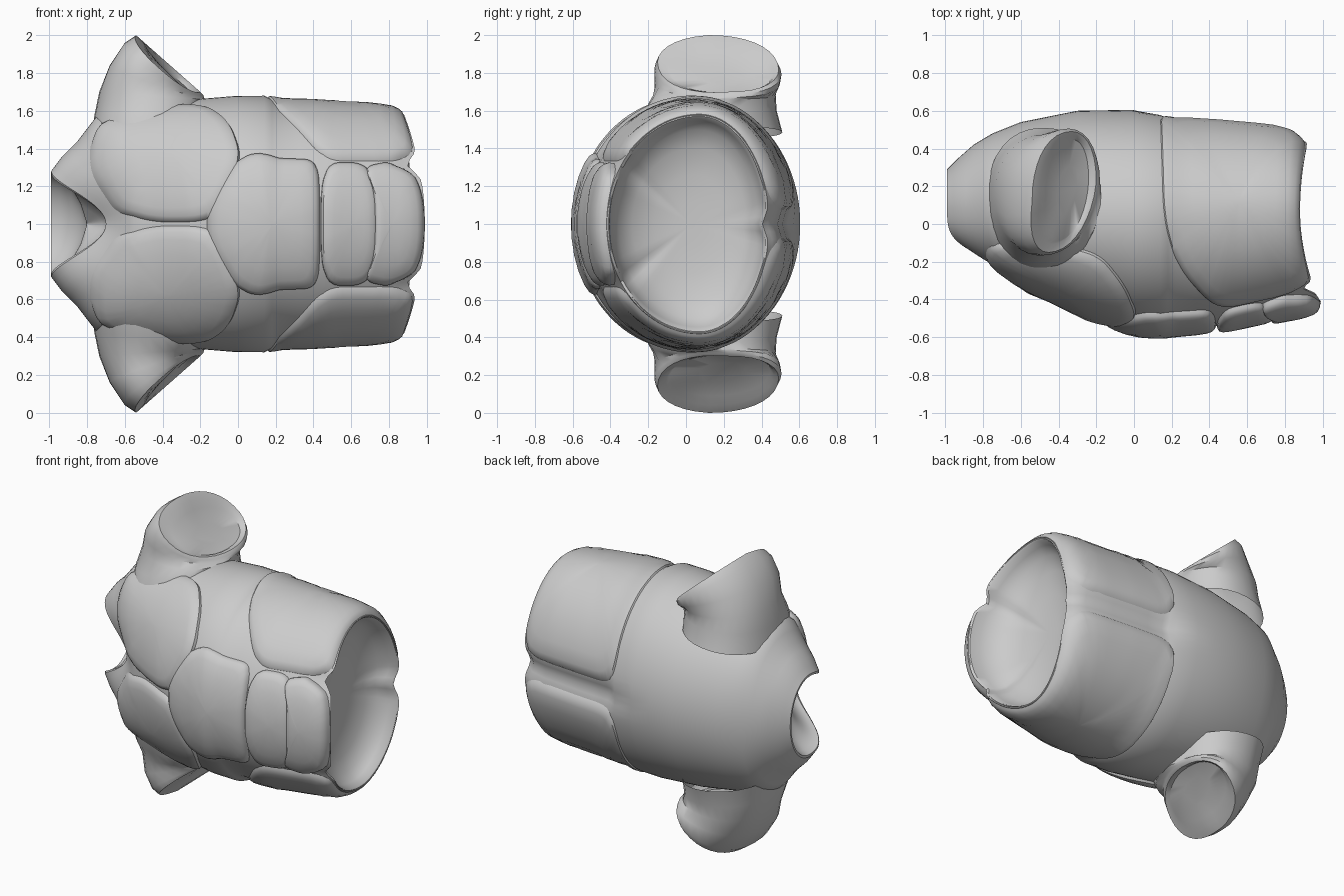
import bpy, bmesh
from math import sin, cos, pi, radians, exp
from mathutils import Vector

if "Cube" in bpy.data.objects:
    bpy.data.objects.remove(bpy.data.objects["Cube"])

# torso sections along x: u, front y, back y, centre y, half width, x shift front, x shift back
SECTIONS = [
    (-0.99, -0.20, 0.29, 0.08, 0.28, 0.29, 0.00),
    (-0.93, -0.25, 0.35, 0.08, 0.36, 0.28, 0.00),
    (-0.85, -0.30, 0.42, 0.08, 0.44, 0.25, 0.00),
    (-0.75, -0.34, 0.48, 0.07, 0.57, 0.20, 0.00),
    (-0.60, -0.38, 0.54, 0.05, 0.61, 0.15, 0.00),
    (-0.30, -0.48, 0.60, 0.04, 0.655, 0.05, 0.00),
    (0.00, -0.56, 0.605, 0.03, 0.68, 0.00, 0.00),
    (0.14, -0.57, 0.585, 0.03, 0.68, 0.00, 0.00),
    (0.22, -0.56, 0.56, 0.04, 0.64, 0.00, 0.00),
    (0.45, -0.54, 0.545, 0.04, 0.63, 0.00, 0.00),
    (0.70, -0.48, 0.52, 0.06, 0.615, 0.02, 0.02),
    (0.82, -0.45, 0.49, 0.07, 0.60, 0.06, 0.03),
    (0.88, -0.42, 0.44, 0.07, 0.58, 0.11, 0.04),
    (1.10, -0.41, 0.42, 0.07, 0.57, 0.11, 0.04),
]


def surface(u, deg, lift=0.0):
    """Point on the torso; deg 0 is the front centre, 90 the upper side, 180 the back."""
    for a, b in zip(SECTIONS, SECTIONS[1:]):
        if u <= b[0]:
            break
    t = max(0, (u - a[0]) / (b[0] - a[0]))
    yf, yb, cy, rz, sf, sb = [p + (q - p) * t for p, q in zip(a[1:], b[1:])]
    c, s = cos(radians(deg)), sin(radians(deg))
    ry = cy - yf if c > 0 else yb - cy
    shift = (sf if c > 0 else sb) * (abs(c) ** 3.5 if u < 0 else c * c)
    # spine groove down the lower back, notches in the waist rim beside the belly and at the spine
    spine, rim = 0, max(0, min(1, (u - 0.72) / 0.14))
    if c < 0 and u > 0.1:
        spine = 0.035 * min(1, (u - 0.1) / 0.08) * exp(-(s / 0.1) ** 2)
        shift -= 0.03 * rim * exp(-(s / 0.15) ** 2)
    elif c > 0:
        shift -= 0.06 * rim * exp(-((abs(s) - 0.54) / 0.08) ** 2)
    return Vector((u + shift, cy - (ry + lift - spine) * c, 1 + (rz + lift) * s))


def make(name, rings, cap=False, patch=False):
    """Skin a list of closed rings into one smooth object."""
    bm = bmesh.new()
    vr = [[bm.verts.new(p) for p in r] for r in rings]
    n = len(vr[0])
    for a, b in zip(vr, vr[1:]):
        for i in range(n):
            bm.faces.new((a[i], a[(i + 1) % n], b[(i + 1) % n], b[i]))
    if cap:
        bm.faces.new(vr[-1])
    bmesh.ops.recalc_face_normals(bm, faces=bm.faces)
    if patch:
        out = sum((f.normal.dot(f.calc_center_median() - Vector((f.calc_center_median().x, 0.05, 1)))
                   * f.calc_area() for f in bm.faces))
        if out < 0:
            bmesh.ops.reverse_faces(bm, faces=bm.faces)
    me = bpy.data.meshes.new(name)
    bm.to_mesh(me)
    bm.free()
    ob = bpy.data.objects.new(name, me)
    bpy.context.collection.objects.link(ob)
    bpy.ops.object.select_all(action='DESELECT')
    ob.select_set(True)
    bpy.context.view_layer.objects.active = ob
    bpy.ops.object.shade_smooth_by_angle(angle=radians(40))
    return ob


def plate(name, outline, height, sign=1):
    """Raised plate on the torso from a rounded (u, degrees) outline."""
    pts = [Vector(p) for p in outline]
    for _ in range(3):
        pts = [q for i, p in enumerate(pts)
               for q in (p.lerp(pts[(i + 1) % len(pts)], 0.2), p.lerp(pts[(i + 1) % len(pts)], 0.8))]
    mid = sum(pts, Vector((0, 0))) / len(pts)
    steps = [(1.0, -0.01), (0.97, 0.4 * height), (0.91, 0.75 * height), (0.8, 0.93 * height),
             (0.6, height), (0.4, height), (0.2, height), (0.04, height)]
    rings = [[surface(q.x, sign * q.y, h) for q in (mid.lerp(p, k) for p in pts)] for k, h in steps]
    return make(name, rings, cap=True, patch=True)


# torso shell with recessed neck and waist openings
N = 90
us = [-0.99, -0.96, -0.93, -0.89, -0.85, -0.8, -0.75, -0.68, -0.6, -0.45, -0.3, -0.15, -0.01,
      0.14, 0.18, 0.22, 0.33, 0.45, 0.58, 0.7, 0.77, 0.82, 0.85, 0.88]
rings = [[surface(u, 360 * i / N) for i in range(N)] for u in us]


def recess(ring, steps):
    """Rings stepping inward from an opening: (scale, x offset, flattening of the rim's wave)."""
    c = sum(ring, Vector()) / len(ring)
    return [[Vector((c.x + (p.x - c.x) * f + dx, c.y + (p.y - c.y) * k, c.z + (p.z - c.z) * k))
             for p in ring] for k, dx, f in steps]


make("torso_shell", rings)
make("waist_recess", [rings[-1]] + recess(rings[-1], [
    (0.97, -0.01, 1), (0.94, -0.06, 0.8), (0.86, -0.12, 0.5), (0.7, -0.17, 0.3), (0.45, -0.2, 0.1),
    (0.2, -0.21, 0), (0.03, -0.21, 0)]), cap=True)
make("neck_recess", [rings[0]] + recess(rings[0], [
    (0.95, 0.0, 1), (0.88, 0.04, 0.9), (0.7, 0.09, 0.7), (0.4, 0.12, 0.4), (0.03, 0.13, 0)]), cap=True)

# sleeve rings: outer edge (x, z), inner edge (x, z), half depth, centre y, dent of the front edge
SLEEVE = [
    ((-0.78, 1.45), (-0.18, 1.52), 0.38, 0.13, 0), ((-0.76, 1.58), (-0.18, 1.62), 0.35, 0.13, 0),
    ((-0.735, 1.70), (-0.175, 1.66), 0.325, 0.15, 0), ((-0.68, 1.84), (-0.18, 1.67), 0.325, 0.165, 0.02),
    ((-0.60, 1.96), (-0.185, 1.685), 0.33, 0.17, 0.04), ((-0.54, 2.00), (-0.20, 1.70), 0.315, 0.17, 0.045),
    ((-0.50, 1.96), (-0.22, 1.70), 0.28, 0.18, 0.04), ((-0.47, 1.91), (-0.24, 1.69), 0.26, 0.18, 0.02),
    ((-0.41, 1.84), (-0.30, 1.73), 0.12, 0.18, 0),
]
for side, sg in (("upper", 1), ("lower", -1)):
    sleeve = []
    for (ax, az), (bx, bz), hy, cy, dent in SLEEVE:
        ring = []
        for i in range(32):
            c, s = cos(2 * pi * i / 32), sin(2 * pi * i / 32)
            d = dent * max(0, -s)
            c, s = [abs(v) ** 0.9 * (1 if v > 0 else -1) for v in (c, s)]
            x, z = (ax + bx) / 2 + (bx - ax) / 2 * c - d, (az + bz) / 2 + (bz - az) / 2 * c - d * 0.6
            # the outer end of the sleeve leans slightly forward
            ring.append((x, cy + hy * s + 0.05 * c * (az > 1.8), 1 + sg * (z - 1)))
        sleeve.append(ring)
    make(side + "_sleeve", sleeve, cap=True)

    # chest plates
    plate(side + "_chest_plate", [(-0.93, 8), (-0.62, 0.5), (-0.2, 0.5), (-0.10, 8), (0.03, 30),
                                  (-0.04, 52), (-0.18, 70), (-0.45, 73), (-0.78, 66), (-0.90, 35)], 0.04, sg)
    # waist plates wrapping from the belly round to the spine
    plate(side + "_waist_plate", [(0.45, 31), (0.7, 32), (0.875, 33), (0.88, 60), (0.88, 90), (0.88, 130),
                                  (0.88, 174), (0.5, 174), (0.13, 174), (0.14, 130), (0.15, 90),
                                  (0.22, 65)], 0.03, sg)

# belly plates stacked down the front
plate("upper_belly_plate", [(-0.2, -10), (-0.2, 10), (0.03, 34), (0.25, 33), (0.40, 33), (0.437, 24),
                            (0.437, -24), (0.40, -33), (0.25, -33), (0.03, -34)], 0.04)
plate("middle_belly_plate", [(0.437, -31), (0.437, 31), (0.66, 32), (0.72, 18), (0.72, -18), (0.66, -32)], 0.045)
plate("lower_belly_plate", [(0.70, -16), (0.65, -29), (0.78, -33), (0.86, -29), (0.88, -14), (0.88, 14),
                            (0.86, 29), (0.78, 33), (0.65, 29), (0.70, 16)], 0.055)
